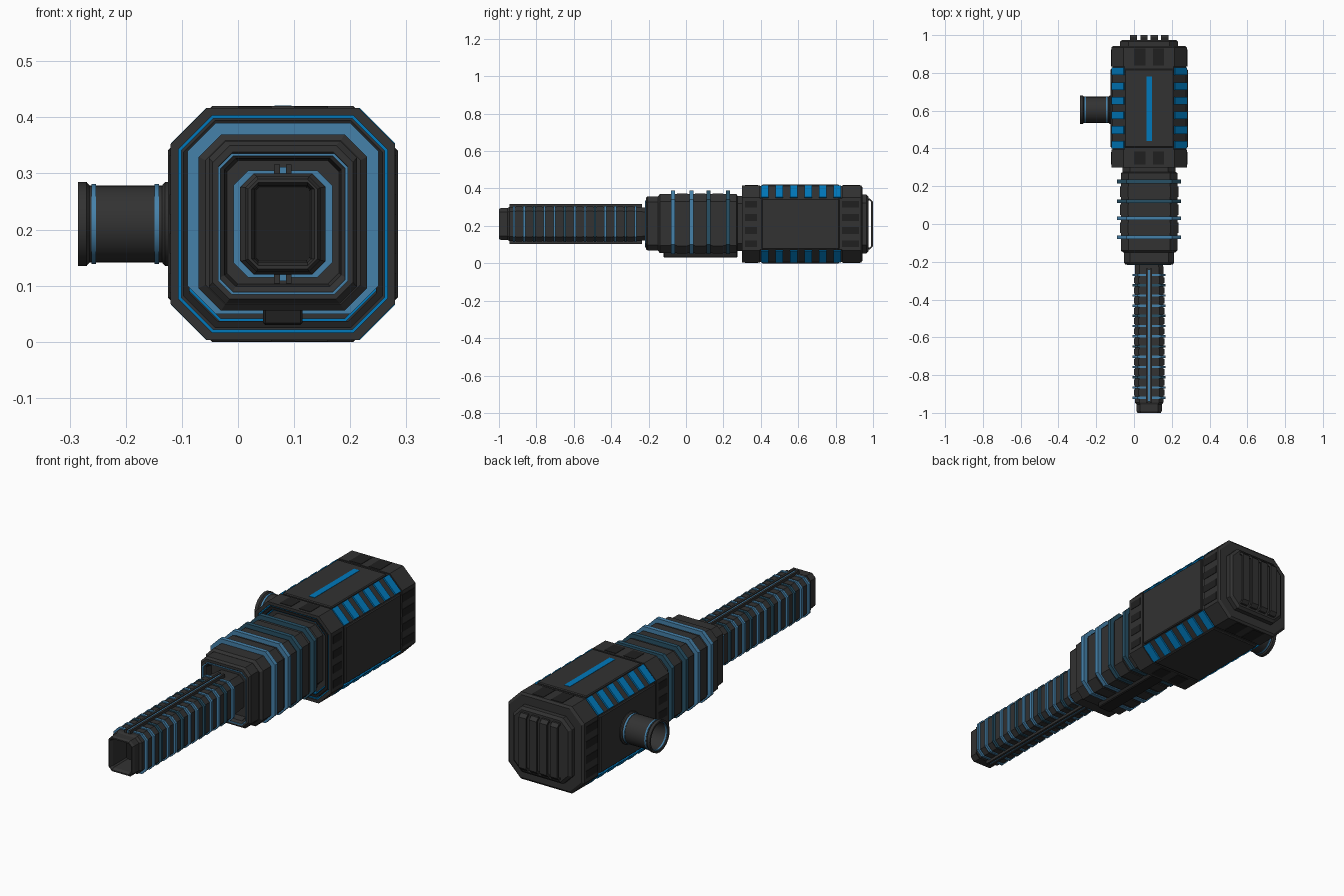
import bpy, bmesh, math
from mathutils import Matrix, Vector

if "Cube" in bpy.data.objects:
    bpy.data.objects.remove(bpy.data.objects["Cube"])

def mat(name, c):
    m = bpy.data.materials.new(name)
    m.diffuse_color = (*c, 1)
    m.use_nodes = True
    m.node_tree.nodes["Principled BSDF"].inputs["Base Color"].default_value = m.diffuse_color
    return m

DARK = mat("dark_grey", (0.032, 0.032, 0.032))
BLACK = mat("near_black", (0.014, 0.014, 0.014))
BLUE = mat("blue", (0.0, 0.19, 0.5))
PALE = mat("pale_blue", (0.06, 0.22, 0.40))
DEEP = mat("deep_blue", (0.02, 0.08, 0.13))
CX, CZ = 0.08, 0.21          # long axis of the model

def finish(name, bm, m):
    bmesh.ops.recalc_face_normals(bm, faces=bm.faces)
    me = bpy.data.meshes.new(name)
    bm.to_mesh(me)
    bm.free()
    me.materials.append(m)
    ob = bpy.data.objects.new(name, me)
    bpy.context.collection.objects.link(ob)
    return ob

def skin(bm, rings, closed):
    n = len(rings[0])
    pairs = list(zip(rings, rings[1:])) + ([(rings[-1], rings[0])] if closed else [])
    for a, b in pairs:
        for i in range(n):
            j = (i + 1) % n
            bm.faces.new((a[i], a[j], b[j], b[i]))
    if not closed:
        bm.faces.new(rings[0])
        bm.faces.new(rings[-1])

def loft(name, sections, m=DARK, closed=False, cz=CZ):
    """Chamfered rectangles (y, half width, half height, chamfer) joined along y."""
    bm = bmesh.new()
    rings = []
    for y, w, h, c in sections:
        pts = [(w - c, h), (w, h - c), (w, c - h), (w - c, -h),
               (c - w, -h), (-w, c - h), (-w, h - c), (c - w, h)]
        rings.append([bm.verts.new((CX + x, y, cz + z)) for x, z in pts])
    skin(bm, rings, closed)
    return finish(name, bm, m)

def band(name, y0, y1, w, h, c, t, m, cz=CZ):
    """Hollow chamfered hoop of wall thickness t."""
    ci = max(c - 0.58 * t, 0.003)
    return loft(name, [(y0, w - t, h - t, ci), (y0, w, h, c),
                       (y1, w, h, c), (y1, w - t, h - t, ci)], m, True, cz)

def box(name, x, y, z, m=DARK, bevel=0.0, rot=0.0):
    """Box from x, y, z ranges, optionally turned about its own y axis."""
    mid = Vector([(a + b) / 2 for a, b in (x, y, z)])
    size = [b - a for a, b in (x, y, z)]
    bm = bmesh.new()
    bmesh.ops.create_cube(bm, size=1, matrix=Matrix.Translation(mid)
                          @ Matrix.Rotation(rot, 4, 'Y') @ Matrix.Diagonal((*size, 1)))
    if bevel:
        bmesh.ops.bevel(bm, geom=bm.edges[:], offset=bevel, segments=1, affect='EDGES')
    return finish(name, bm, m)

def lathe_x(name, profile, m, closed=False, y=0.605, z=0.21, n=24):
    """Profile of (x, radius) spun about an axis along x."""
    bm = bmesh.new()
    rings = [[bm.verts.new((x, y + r * math.cos(2 * math.pi * i / n),
                            z + r * math.sin(2 * math.pi * i / n))) for i in range(n)]
             for x, r in profile]
    skin(bm, rings, closed)
    ob = finish(name, bm, m)
    bpy.context.view_layer.objects.active = ob
    ob.select_set(True)
    bpy.ops.object.shade_smooth_by_angle(angle=math.radians(30))
    ob.select_set(False)

# Main housing with recessed front rim
loft("housing", [(0.325, 0.16, 0.168, 0.05), (0.325, 0.186, 0.193, 0.06),
                 (0.30, 0.186, 0.193, 0.06), (0.30, 0.2, 0.207, 0.065),
                 (0.395, 0.2, 0.207, 0.065), (0.395, 0.195, 0.202, 0.065),
                 (0.835, 0.195, 0.202, 0.065), (0.835, 0.2, 0.207, 0.065),
                 (0.935, 0.2, 0.207, 0.065), (0.943, 0.19, 0.197, 0.062)])
band("housing_front_glow_outer", 0.305, 0.325, 0.186, 0.193, 0.06, 0.005, BLUE)
band("housing_front_step", 0.305, 0.326, 0.178, 0.185, 0.057, 0.012, BLACK)
band("housing_front_glow_inner", 0.31, 0.326, 0.166, 0.173, 0.053, 0.005, BLUE)

# Side, top and bottom panels
for s, side in ((-1, "left"), (1, "right")):
    x = CX + s * 0.195
    box(f"side_panel_{side}", (x - 0.01, x + 0.01), (0.405, 0.82), (0.075, 0.345), DARK, 0.004)
    for y0, y1 in ((0.315, 0.38), (0.835, 0.925)):
        for i in range(4):
            z = 0.105 + 0.07 * i
            xv = CX + s * 0.196
            box(f"side_vent_{side}", (xv - 0.006, xv + 0.006), (y0, y1), (z - 0.018, z + 0.018), BLACK)
    z = CZ + s * 0.2
    box("top_panel" if s > 0 else "bottom_panel", (-0.05, 0.21), (0.405, 0.82),
        (z - 0.01, z + 0.01), DARK, 0.004)
    for y0, y1 in ((0.315, 0.385), (0.84, 0.93)):
        for xc in (0.03, 0.13):
            zv = CZ + s * 0.203
            box("flat_vent", (xc - 0.03, xc + 0.03), (y0, y1), (zv - 0.006, zv + 0.006), BLACK)
box("top_light_strip", (0.065, 0.095), (0.44, 0.78), (0.40, 0.4215), BLUE)

# Glowing stripes on the four chamfers
for sx in (-1, 1):
    for sz in (-1, 1):
        xc, zc = CX + sx * 0.164, CZ + sz * 0.171
        for i in range(6):
            y = 0.42 + 0.0775 * i
            box("chamfer_stripe", (xc - 0.045, xc + 0.045), (y - 0.02, y + 0.02),
                (zc - 0.006, zc + 0.006), BLUE, rot=sx * sz * math.pi / 4)

# Back plate and four bracket bars
loft("back_plate", [(0.93, 0.154, 0.157, 0.045), (0.965, 0.154, 0.157, 0.045),
                    (0.975, 0.142, 0.145, 0.04)])
for i in range(4):
    xc = CX + (i - 1.5) * 0.055
    bm = bmesh.new()
    outer = [(0.97, 0.075), (0.985, 0.075), (1.0, 0.09), (1.0, 0.33), (0.985, 0.345), (0.97, 0.345)]
    inner = [(0.97, 0.335), (0.982, 0.335), (0.99, 0.327), (0.99, 0.093), (0.982, 0.085), (0.97, 0.085)]
    face = bm.faces.new([bm.verts.new((xc - 0.019, y, z)) for y, z in outer + inner])
    ext = bmesh.ops.extrude_face_region(bm, geom=[face])["geom"]
    bmesh.ops.translate(bm, vec=(0.038, 0, 0), verts=[v for v in ext if isinstance(v, bmesh.types.BMVert)])
    finish("back_bracket", bm, DARK)

# Middle section with four glowing hoops
loft("mid_section", [(-0.15, 0.138, 0.146, 0.035), (-0.14, 0.15, 0.157, 0.04),
                     (0.27, 0.15, 0.157, 0.04), (0.275, 0.14, 0.148, 0.04),
                     (0.33, 0.14, 0.148, 0.04)], cz=0.2125)
for y, m in ((-0.07, PALE), (0.03, PALE), (0.12, DEEP), (0.225, DEEP)):
    band("mid_hoop", y - 0.01, y + 0.01, 0.17, 0.17, 0.05, 0.025, m, 0.22)
for y in (-0.02, 0.075, 0.17):
    band("mid_rib", y - 0.028, y + 0.028, 0.155, 0.161, 0.042, 0.015, DARK, 0.2125)
box("belly_block", (0.045, 0.115), (-0.12, 0.275), (0.03, 0.075), BLACK, 0.004)

# Front collar with recess around the barrel
loft("front_collar", [(-0.17, 0.10, 0.11, 0.02), (-0.205, 0.104, 0.114, 0.02),
                      (-0.215, 0.115, 0.125, 0.025), (-0.215, 0.125, 0.137, 0.03),
                      (-0.205, 0.132, 0.145, 0.03), (-0.14, 0.132, 0.145, 0.03)], cz=0.213)
band("collar_glow", -0.218, -0.205, 0.116, 0.126, 0.025, 0.005, PALE)

# Barrel with hollow muzzle
loft("barrel", [(-0.88, 0.048, 0.066, 0.006), (-0.985, 0.05, 0.068, 0.006),
                (-1.0, 0.056, 0.074, 0.012), (-1.0, 0.062, 0.08, 0.018),
                (-0.99, 0.067, 0.085, 0.02), (-0.955, 0.067, 0.085, 0.02),
                (-0.945, 0.076, 0.09, 0.024), (-0.24, 0.076, 0.09, 0.024),
                (-0.16, 0.07, 0.084, 0.024)])
box("bore_floor", (0.033, 0.127), (-0.885, -0.879), (0.145, 0.275), BLACK)
ring_y = [-0.27 - 0.0541 * i for i in range(13)]
for i, y in enumerate(ring_y):
    band("barrel_ring", y - 0.006, y + 0.006, 0.088, 0.095, 0.026, 0.018,
         DEEP if i % 3 == 1 else PALE)
    if i < 12:
        band("barrel_rib", y - 0.043, y - 0.012, 0.081, 0.0935, 0.025, 0.012, DARK)

# Rails along the top and bottom of the barrel
for s, side in ((1, "top"), (-1, "bottom")):
    def zr(a, b):
        return tuple(sorted((CZ + s * a, CZ + s * b)))
    for x in (0.0695, 0.0905):
        box(f"{side}_rail", (x - 0.005, x + 0.005), (-0.945, -0.235), zr(0.08, 0.106), DARK)
    box(f"{side}_rail_light", (0.0745, 0.0855), (-0.94, -0.24), zr(0.08, 0.102), PALE)

# Side port: hollow tube with flanges and glowing rings
lathe_x("side_port", [(-0.10, 0.075), (-0.13, 0.075), (-0.135, 0.069), (-0.265, 0.069),
                      (-0.27, 0.075), (-0.285, 0.075), (-0.285, 0.066), (-0.20, 0.06)], DARK)
for x in (-0.257, -0.145):
    lathe_x("side_port_ring", [(x - 0.004, 0.065), (x - 0.004, 0.071),
                               (x + 0.004, 0.071), (x + 0.004, 0.065)], PALE, True)
lathe_x("side_port_inner_glow", [(-0.280, 0.062), (-0.280, 0.067),
                                 (-0.272, 0.067), (-0.272, 0.062)], PALE, True)
